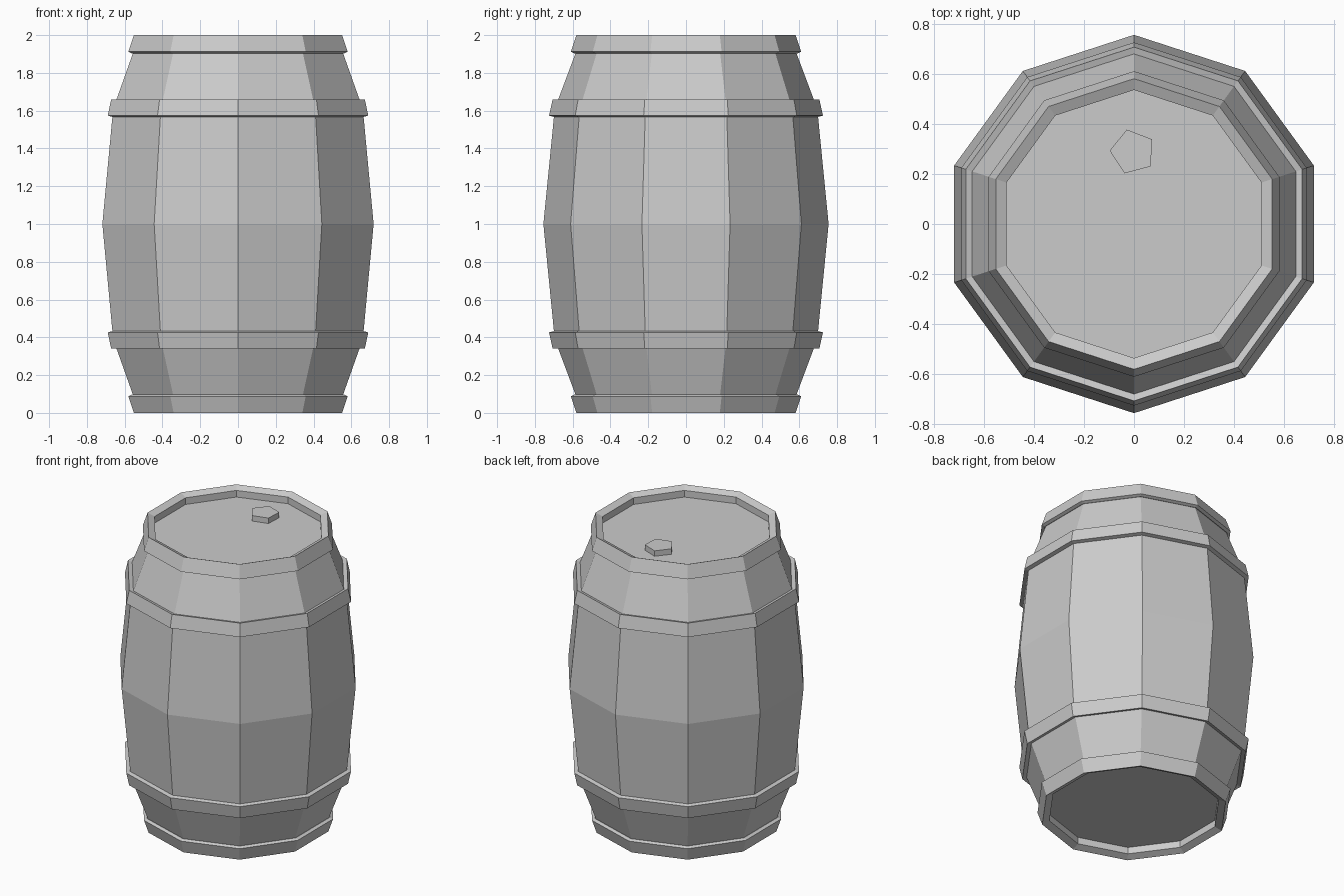
import bpy, bmesh, math

cube = bpy.data.objects.get("Cube")
if cube:
    bpy.data.objects.remove(cube, do_unlink=True)

SIDES = 10
HEIGHT = 2.0

grey = bpy.data.materials.new("plain_grey")
grey.use_nodes = True
grey.diffuse_color = (0.6, 0.6, 0.6, 1)
grey.node_tree.nodes["Principled BSDF"].inputs["Base Color"].default_value = (0.6, 0.6, 0.6, 1)


def lathe(name, profile, sides=SIDES, start=math.pi / 2, centre=(0, 0), ring=False):
    """Spin (radius, z) points round z; a ring closes on itself, else both ends are capped."""
    bm = bmesh.new()
    loops = []
    for r, z in profile:
        angles = [start + math.tau * i / sides for i in range(sides)]
        loops.append([bm.verts.new((centre[0] + r * math.cos(a),
                                    centre[1] + r * math.sin(a), z)) for a in angles])
    pairs = list(zip(loops, loops[1:]))
    if ring:
        pairs.append((loops[-1], loops[0]))
    else:
        bm.faces.new(loops[0])
        bm.faces.new(loops[-1])
    for low, high in pairs:
        for i in range(sides):
            j = (i + 1) % sides
            bm.faces.new((low[i], low[j], high[j], high[i]))
    bmesh.ops.recalc_face_normals(bm, faces=bm.faces)
    mesh = bpy.data.meshes.new(name)
    bm.to_mesh(mesh)
    bm.free()
    mesh.materials.append(grey)
    obj = bpy.data.objects.new(name, mesh)
    bpy.context.collection.objects.link(obj)
    return obj


def flip(profile):
    return [(r, HEIGHT - z) for r, z in profile]


# Bulging body of staves
lower = [(0.575, 0.07), (0.695, 0.39)]
lathe("staves", lower + [(0.755, 1.0)] + flip(lower)[::-1])

# Hoops and recessed ends, described at the bottom and repeated at the top
end_hoop = [(0.58, 0), (0.61, 0.088), (0.59, 0.097), (0.535, 0.075), (0.535, 0.02)]
belly_hoop = [(0.706, 0.34), (0.725, 0.426), (0.695, 0.434), (0.67, 0.35)]
lid = [(0.54, 0.065), (0.54, 0.08)]
for place, shape in (("bottom", lambda p: p), ("top", flip)):
    lathe(place + "_end_hoop", shape(end_hoop), ring=True)
    lathe(place + "_belly_hoop", shape(belly_hoop), ring=True)
    lathe(place + "_lid", shape(lid))

# Five-sided bung on the top lid
lathe("bung", [(0.092, 1.92), (0.092, 1.972)], sides=5,
      start=math.radians(105), centre=(-0.005, 0.288))
